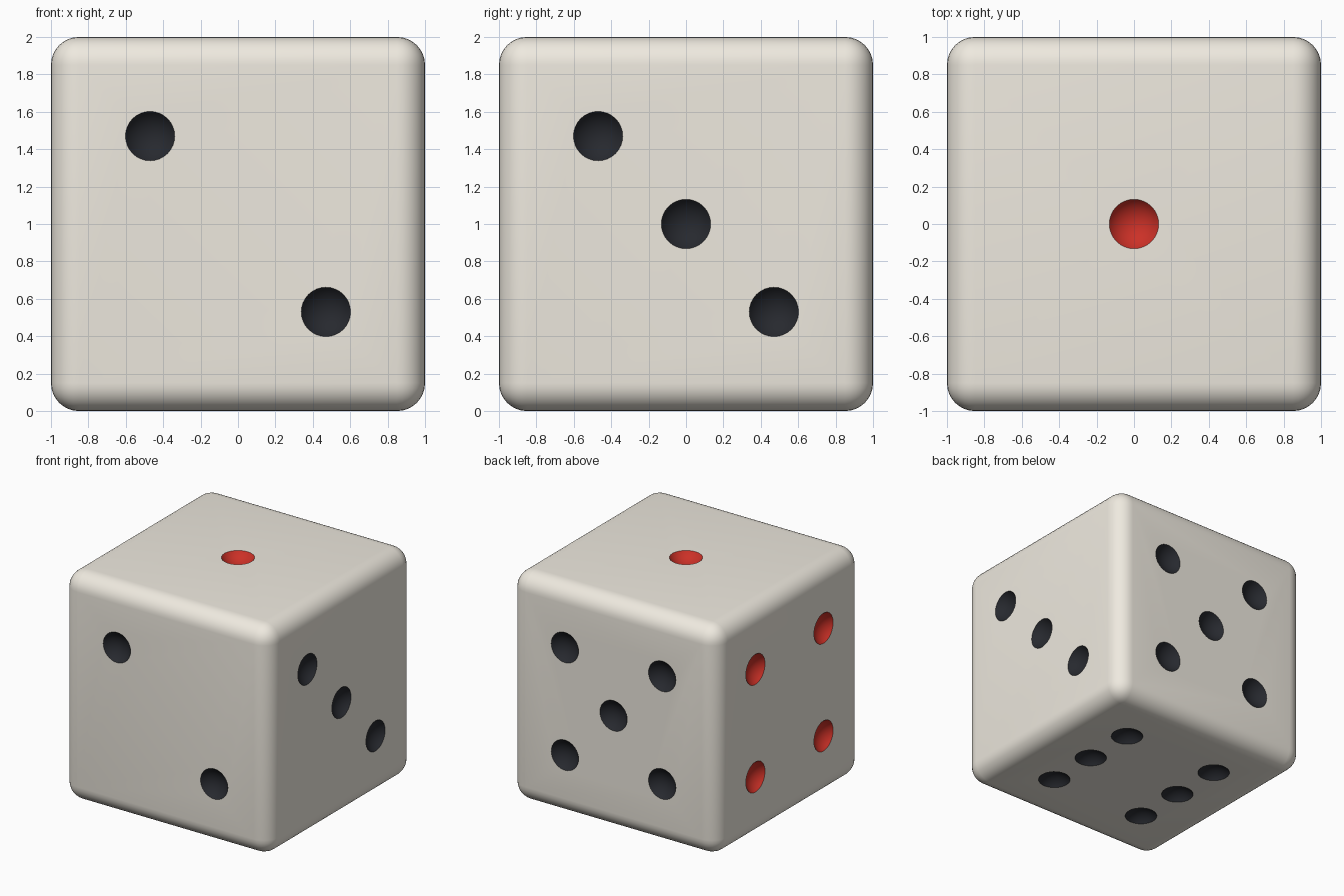
import bpy, bmesh, math
from mathutils import Matrix, Vector

if "Cube" in bpy.data.objects:
    bpy.data.objects.remove(bpy.data.objects["Cube"])

P, R, DEPTH, EDGE = 0.47, 0.132, 0.07, 0.15


def material(name, color):
    m = bpy.data.materials.new(name)
    m.diffuse_color = (*color, 1)
    m.use_nodes = True
    m.node_tree.nodes["Principled BSDF"].inputs["Base Color"].default_value = m.diffuse_color
    return m


ivory = material("ivory", (0.86, 0.82, 0.74))
black = material("black", (0.02, 0.022, 0.028))
red = material("red", (0.60, 0.03, 0.02))


def make_object(name, bm, mats):
    me = bpy.data.meshes.new(name)
    bm.to_mesh(me)
    bm.free()
    for m in mats:
        me.materials.append(m)
    ob = bpy.data.objects.new(name, me)
    bpy.context.collection.objects.link(ob)
    return ob


# body: cube with rounded edges
bm = bmesh.new()
bmesh.ops.create_cube(bm, size=2, matrix=Matrix.Translation((0, 0, 1)))
bmesh.ops.bevel(bm, geom=bm.edges[:], offset=EDGE, segments=8, profile=0.5,
                affect='EDGES')
body = make_object("die_body", bm, [ivory])

# pip layouts: face normal, horizontal axis, vertical axis, positions, colour
diag = [(-P, P), (P, -P)]
corners = diag + [(P, P), (-P, -P)]
X, Y, Z = Vector((1, 0, 0)), Vector((0, 1, 0)), Vector((0, 0, 1))
faces = [
    (Z, X, Y, [(0, 0)], 1),
    (-Y, X, Z, diag, 0),
    (X, Y, Z, diag + [(0, 0)], 0),
    (-X, Y, Z, corners, 1),
    (Y, X, Z, corners + [(0, 0)], 0),
    (-Z, X, Y, corners + [(P, 0), (-P, 0)], 0),
]

# pip cutters: spheres that leave shallow round dimples
ball = (R * R + DEPTH * DEPTH) / (2 * DEPTH)
bm = bmesh.new()
for n, u, v, spots, mat in faces:
    turn = n.to_track_quat('Z', 'Y').to_matrix().to_4x4()
    for a, b in spots:
        c = Z + n * (1 + ball - DEPTH) + u * a + v * b
        new = bmesh.ops.create_uvsphere(bm, u_segments=32, v_segments=32, radius=ball,
                                        matrix=Matrix.Translation(c) @ turn)
        for f in {f for vert in new["verts"] for f in vert.link_faces}:
            f.material_index = mat
cutter = make_object("pip_cutters", bm, [black, red])
cutter.hide_render = True

# carve the dimples, keeping the cutter colours
mod = body.modifiers.new("pips", 'BOOLEAN')
mod.object = cutter
mod.operation = 'DIFFERENCE'
mod.solver = 'EXACT'
mod.material_mode = 'TRANSFER'
bpy.context.view_layer.objects.active = body
body.select_set(True)
bpy.ops.object.modifier_apply(modifier=mod.name)
bpy.data.objects.remove(cutter)
bpy.ops.object.shade_smooth_by_angle(angle=math.radians(30))
